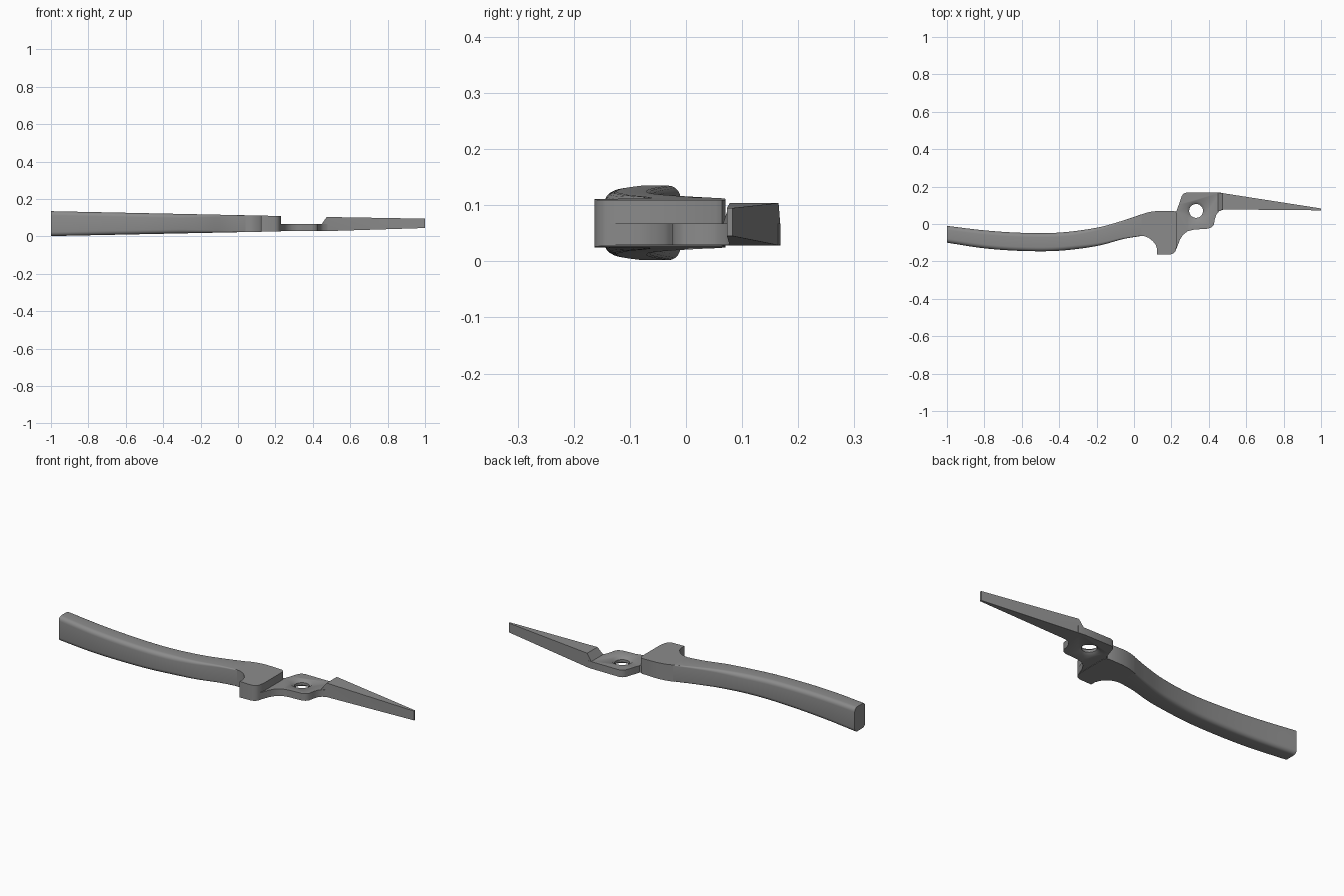
import bpy, bmesh, math
from mathutils import Vector

if "Cube" in bpy.data.objects:
    bpy.data.objects.remove(bpy.data.objects["Cube"])

metal = bpy.data.materials.new("grey metal")
metal.diffuse_color = (0.26, 0.26, 0.26, 1)
metal.use_nodes = True
metal.node_tree.nodes["Principled BSDF"].inputs["Base Color"].default_value = metal.diffuse_color


def top_z(x):
    return 0.135 - 0.021 * (x + 1)


def bottom_z(x):
    return 0.002 + 0.0205 * (x + 1)


def finish(name, bm):
    bmesh.ops.recalc_face_normals(bm, faces=bm.faces)
    mesh = bpy.data.meshes.new(name)
    bm.to_mesh(mesh)
    bm.free()
    obj = bpy.data.objects.new(name, mesh)
    mesh.materials.append(metal)
    bpy.context.collection.objects.link(obj)
    bpy.ops.object.select_all(action='DESELECT')
    obj.select_set(True)
    bpy.context.view_layer.objects.active = obj
    bpy.ops.object.shade_smooth_by_angle(angle=math.radians(32))
    return obj


def loft(name, rings):
    bm = bmesh.new()
    loops = [[bm.verts.new(p) for p in ring] for ring in rings]
    n = len(loops[0])
    for a, b in zip(loops, loops[1:]):
        for i in range(n):
            j = (i + 1) % n
            bm.faces.new((a[i], a[j], b[j], b[i]))
    bm.faces.new(loops[0])
    bm.faces.new(loops[-1])
    return finish(name, bm)


def smooth_path(points, steps):
    """Catmull-Rom curve through the points."""
    pts = [Vector(p) for p in points]
    pts = [2 * pts[0] - pts[1]] + pts + [2 * pts[-1] - pts[-2]]
    out = []
    for a, b, c, d in zip(pts, pts[1:], pts[2:], pts[3:]):
        for k in range(steps):
            t = k / steps
            out.append(0.5 * (2 * b + (c - a) * t + (2 * a - 5 * b + 4 * c - d) * t * t
                              + (3 * b - a - 3 * c + d) * t ** 3))
    return out + [pts[-2]]


def rounded_section(x, y0, y1, z0, z1, r):
    ring = []
    for cy, cz, start in ((y1 - r, z1 - r, 0), (y0 + r, z1 - r, 90),
                          (y0 + r, z0 + r, 180), (y1 - r, z0 + r, 270)):
        for k in range(6):
            a = math.radians(start + 18 * k)
            ring.append((x, cy + r * math.cos(a), cz + r * math.sin(a)))
    return ring


# Curved handle: x, front edge y, back edge y
spine = smooth_path([(-1, -0.1, -0.01), (-0.8, -0.13, -0.034), (-0.6, -0.144, -0.047),
                     (-0.4, -0.143, -0.046), (-0.2, -0.118, -0.02), (-0.06, -0.081, 0.018),
                     (0.04, -0.064, 0.052)], 6)
rings = []
for x, y0, y1 in spine:
    r = 0.004 + 0.018 * min(1, max(0, (0.04 - x) / 0.35))
    rings.append(rounded_section(x, y0, y1, bottom_z(x), top_z(x), r))
loft("handle", rings)

# Stop block with a rounded nose
block = [(0.035, 0.05), (0.035, -0.064), (0.055, -0.065), (0.08, -0.075), (0.1, -0.091),
         (0.115, -0.11), (0.124, -0.135), (0.124, -0.163), (0.195, -0.163), (0.212, -0.156),
         (0.223, -0.143), (0.23, -0.11), (0.23, 0.053), (0.224, 0.064), (0.212, 0.07),
         (0.125, 0.07), (0.08, 0.064)]
loft("stop_block", [[(x, y, z(x)) for x, y in block] for z in (bottom_z, top_z)])

# Thin pivot plate
plate_outline = [(0.2, 0.06), (0.2, -0.15), (0.222, -0.143), (0.234, -0.115), (0.246, -0.083),
                 (0.262, -0.058), (0.288, -0.038), (0.32, -0.03), (0.395, -0.025),
                 (0.415, -0.018), (0.427, -0.004), (0.432, 0.025), (0.44, 0.05),
                 (0.455, 0.068), (0.478, 0.077), (0.478, 0.165), (0.46, 0.168),
                 (0.28, 0.168), (0.265, 0.162), (0.255, 0.15), (0.24, 0.105), (0.228, 0.07)]
plate = loft("pivot_plate", [[(x, y, z) for x, y in plate_outline] for z in (0.029, 0.067)])

# Pivot hole, countersunk on both faces
hole = loft("pivot_hole_cutter",
            [[(0.332 + r * math.cos(math.tau * i / 40), 0.07 + r * math.sin(math.tau * i / 40), z)
              for i in range(40)]
             for r, z in ((0.06, 0.02), (0.052, 0.029), (0.037, 0.04),
                          (0.037, 0.054), (0.053, 0.067), (0.062, 0.076))])
hole.hide_render = True
hole.hide_viewport = True
cut = plate.modifiers.new("pivot hole", 'BOOLEAN')
cut.object = hole
cut.solver = 'EXACT'

# Tapered jaw with a ramp up from the plate: x, y0, y1, z0, z1
jaw = [(0.448, 0.066, 0.168, 0.0285, 0.067), (0.474, 0.078, 0.165, 0.0285, 0.104),
       (1.0, 0.073, 0.083, 0.045, 0.095)]
loft("jaw", [[(x, y0, z0), (x, y1, z0), (x, y1, z1), (x, y0, z1)] for x, y0, y1, z0, z1 in jaw])
